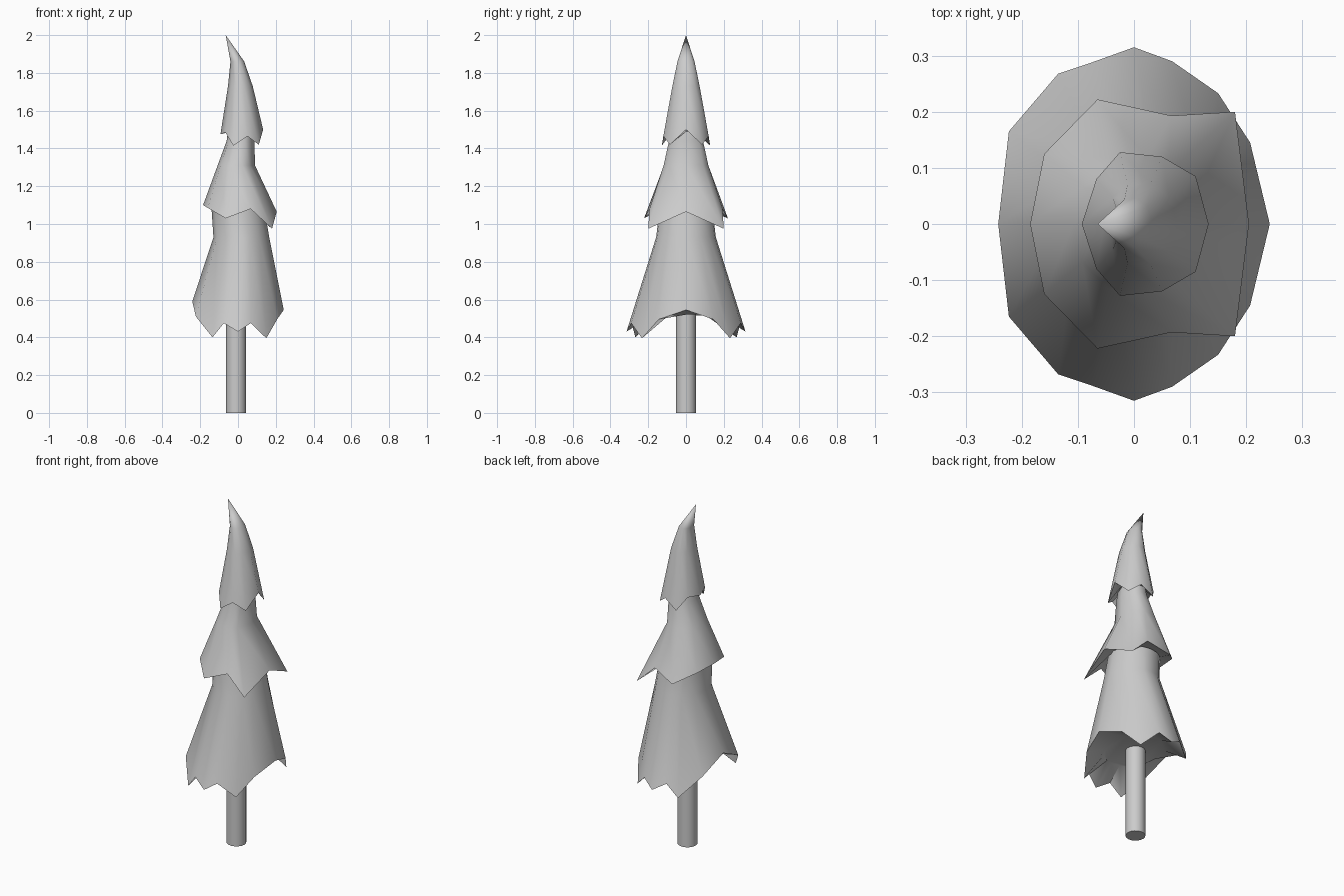
import bpy, bmesh, math

if "Cube" in bpy.data.objects:
    bpy.data.objects.remove(bpy.data.objects["Cube"])


def finish(obj, angle):
    bpy.ops.object.select_all(action='DESELECT')
    obj.select_set(True)
    bpy.context.view_layer.objects.active = obj
    bpy.ops.object.shade_smooth_by_angle(angle=math.radians(angle))


def tier(name, hem, rings, inner_z, inner_scale, tip=None):
    """Foliage skirt: jagged half hem mirrored across y, lofted through oval rings.
    Each ring is (x_min, x_max, y_half, z)."""
    x0, x1 = hem[0][0], hem[-1][0]
    ymax = max(p[1] for p in hem)
    loop = hem + [(x, -y, z) for x, y, z in hem[-2:0:-1]]
    cx, hx = (x0 + x1) / 2, (x1 - x0) / 2
    angles = [math.atan2(y / ymax, (x - cx) / hx) for x, y, z in loop]

    # underside ring, hem, then the narrowing rings
    loops = [[(cx + (x - cx) * inner_scale, y * inner_scale, inner_z) for x, y, z in loop], loop]
    for a, b, h, z in rings:
        loops.append([((a + b) / 2 + (b - a) / 2 * math.cos(t), h * math.sin(t), z) for t in angles])

    bm = bmesh.new()
    vs = [[bm.verts.new(p) for p in l] for l in loops]
    n = len(loop)
    for lo, hi in zip(vs, vs[1:]):
        for i in range(n):
            j = (i + 1) % n
            bm.faces.new((lo[i], lo[j], hi[j], hi[i]))
    bm.faces.new(vs[0])
    if tip:
        apex = bm.verts.new(tip)
        for i in range(n):
            bm.faces.new((vs[-1][i], vs[-1][(i + 1) % n], apex))
    else:
        bm.faces.new(vs[-1])
    bmesh.ops.recalc_face_normals(bm, faces=bm.faces)
    me = bpy.data.meshes.new(name)
    bm.to_mesh(me)
    bm.free()
    obj = bpy.data.objects.new(name, me)
    bpy.context.collection.objects.link(obj)
    finish(obj, 45)


# Trunk
bpy.ops.mesh.primitive_cylinder_add(vertices=16, radius=0.053, depth=0.56, location=(-0.01, 0, 0.28))
bpy.context.object.name = "trunk"
finish(bpy.context.object, 40)

# Lower branches
tier("lower_branches",
     [(-0.242, 0, 0.59), (-0.223, 0.165, 0.51), (-0.135, 0.268, 0.40), (-0.075, 0.288, 0.475),
      (0, 0.315, 0.43), (0.068, 0.29, 0.475), (0.15, 0.233, 0.395), (0.207, 0.145, 0.495),
      (0.242, 0, 0.545)],
     [(-0.13, 0.165, 0.158, 0.93), (-0.14, 0.14, 0.14, 1.08)], 0.52, 0.6)

# Middle branches
tier("middle_branches",
     [(-0.185, 0, 1.10), (-0.16, 0.125, 1.085), (-0.065, 0.222, 1.03), (0.067, 0.193, 1.08),
      (0.18, 0.2, 0.975), (0.205, 0, 1.065)],
     [(-0.108, 0.09, 0.125, 1.31), (-0.06, 0.087, 0.095, 1.44), (-0.05, 0.08, 0.08, 1.52)], 1.09, 0.6)

# Top branches with the bent tip
tier("top_branches",
     [(-0.093, 0, 1.475), (-0.067, 0.08, 1.485), (-0.025, 0.128, 1.415), (0.05, 0.12, 1.465),
      (0.11, 0.085, 1.42), (0.133, 0, 1.5)],
     [(-0.053, 0.078, 0.075, 1.73), (-0.04, 0.033, 0.047, 1.86)], 1.49, 0.6, (-0.065, 0, 2.0))
